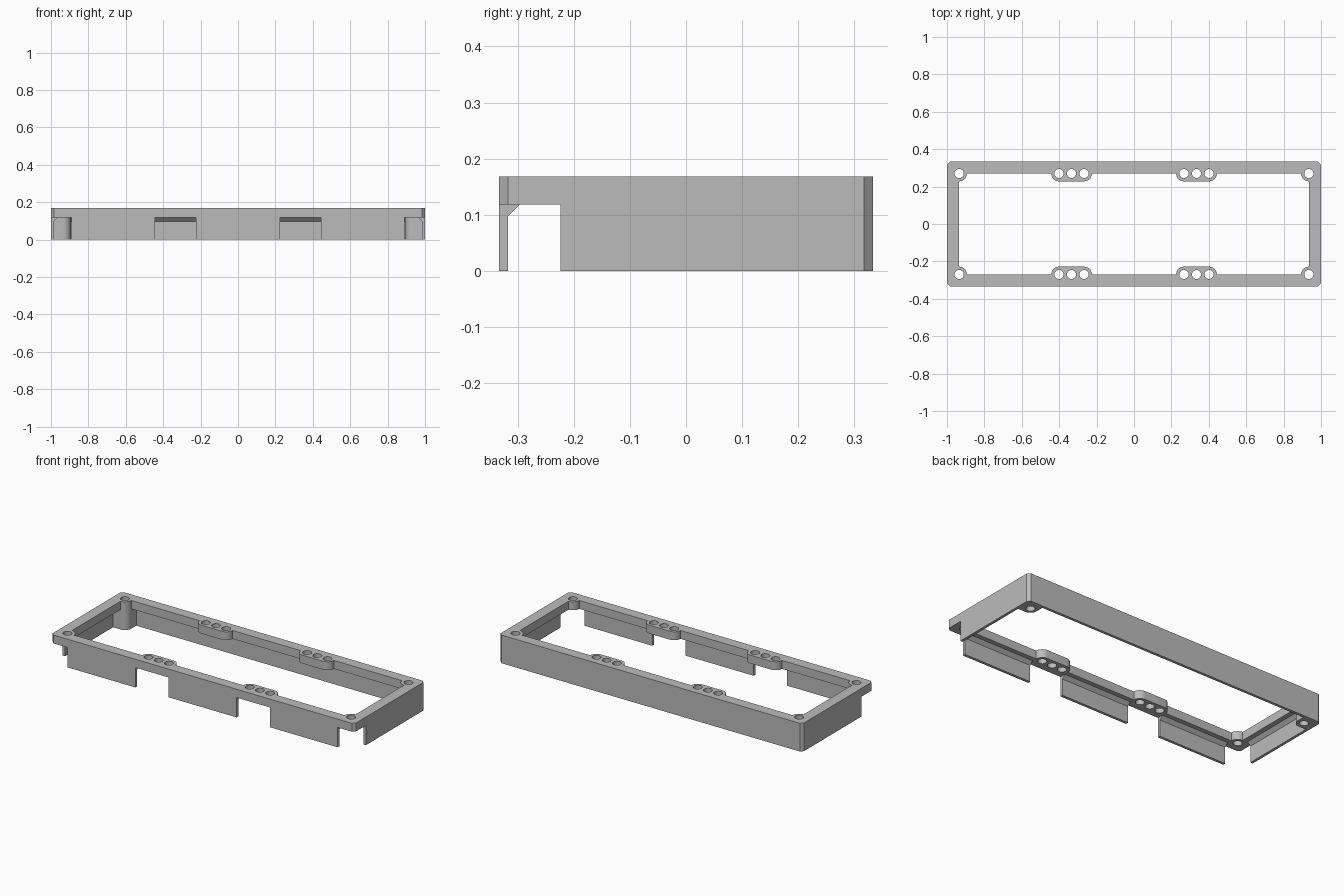
import bpy, bmesh
from math import sin, cos, radians
from mathutils import Matrix, Vector

cube = bpy.data.objects.get("Cube")
if cube:
    bpy.data.objects.remove(cube, do_unlink=True)

# Main dimensions
HX, HY, TOP = 1.0, 0.333, 0.168     # half length, half depth, height
LEDGE = 0.118                       # underside of the top rim
CUT = 0.016                         # corner chamfer and skirt thickness
BX, BY = 0.935, 0.27                # inner rim edge and corner hole centre
R, HOLE = 0.042, 0.0245             # boss and hole radii
MID, STEP = 0.334, 0.067            # middle boss centre and hole spacing

grey = bpy.data.materials.new("light_grey")
grey.use_nodes = True
colour = (0.5, 0.5, 0.5, 1)
grey.diffuse_color = colour
grey.node_tree.nodes["Principled BSDF"].inputs["Base Color"].default_value = colour


def arc(cx, cy, r, a0, a1, n):
    angles = [radians(a0 + (a1 - a0) * i / n) for i in range(n + 1)]
    return [(cx + r * cos(a), cy + r * sin(a)) for a in angles]


def circle(cx, cy):
    return arc(cx, cy, HOLE, 0, 360, 28)[:-1]


def four_way(quarter):
    """Mirror a quarter outline into a closed loop."""
    loop = []
    for sx, sy in ((1, 1), (-1, 1), (-1, -1), (1, -1)):
        points = quarter if sx * sy > 0 else quarter[::-1]
        loop += [(sx * x, sy * y) for x, y in points]
    return loop


def prism(name, loops, length, matrix):
    """Fill an outline with optional holes, extrude it and place it."""
    bm = bmesh.new()
    edges = []
    for loop in loops:
        verts = [bm.verts.new((x, y, 0)) for x, y in loop]
        edges += [bm.edges.new((v, verts[i - 1])) for i, v in enumerate(verts)]
    bmesh.ops.triangle_fill(bm, use_beauty=True, edges=edges, normal=(0, 0, 1))
    new = bmesh.ops.extrude_face_region(bm, geom=bm.faces[:], use_keep_orig=True)
    moved = [g for g in new["geom"] if isinstance(g, bmesh.types.BMVert)]
    bmesh.ops.translate(bm, verts=moved, vec=(0, 0, length))
    bm.transform(matrix)
    bmesh.ops.recalc_face_normals(bm, faces=bm.faces[:])
    mesh = bpy.data.meshes.new(name)
    bm.to_mesh(mesh)
    bm.free()
    mesh.materials.append(grey)
    obj = bpy.data.objects.new(name, mesh)
    bpy.context.collection.objects.link(obj)
    bpy.ops.object.select_all(action="DESELECT")
    obj.select_set(True)
    bpy.context.view_layer.objects.active = obj
    bpy.ops.object.shade_smooth_by_angle(angle=radians(30))
    return obj


# Top rim with corner bosses, middle bosses and screw holes
outer = four_way([(HX, HY - CUT), (HX - CUT, HY)])
inner = four_way(
    arc(BX, BY, R, 270, 180, 8)
    + arc(MID + STEP, BY, R, 360, 270, 8)
    + arc(MID - STEP, BY, R, 270, 180, 8))
holes = [circle(sx * x, sy * BY)
         for sx in (1, -1) for sy in (1, -1)
         for x in (BX, MID - STEP, MID, MID + STEP)]
prism("top_rim", [outer, inner] + holes, TOP - LEDGE,
      Matrix.Translation((0, 0, LEDGE)))

# Full-height posts in the back corners
for side, s in (("left", 1), ("right", -1)):
    post = [(HX, BY - R), (HX, HY - CUT), (HX - CUT, HY), (BX - R, HY)]
    post += arc(BX, BY, R, 180, 270, 8)
    prism("back_post_" + side, [[(s * x, y) for x, y in post], circle(s * BX, BY)],
          LEDGE, Matrix.Identity(4))

# Thin skirt walls, with a sloped support under the rim
skirt = [(0, 0), (CUT, 0), (CUT, LEDGE - 0.02), (CUT + 0.02, LEDGE), (0, LEDGE)]


def wall(name, start, end, inward):
    start, end = Vector((*start, 0)), Vector((*end, 0))
    run = (end - start).normalized()
    axes = Matrix((Vector((*inward, 0)), Vector((0, 0, 1)), run)).transposed()
    prism(name, [skirt], (end - start).length,
          Matrix.Translation(start) @ axes.to_4x4())


EDGE = BX - R + 0.0                 # inner side of the posts
NOTCH = MID + 0.11
wall("back_wall", (-EDGE, HY), (EDGE, HY), (0, -1))
for side, s in (("left", 1), ("right", -1)):
    wall("side_wall_" + side, (s * HX, -0.224), (s * HX, BY - R), (-s, 0))
    wall("front_panel_" + side, (s * NOTCH, -HY), (s * 0.89, -HY), (0, 1))
wall("front_panel_middle", (0.11 - MID, -HY), (MID - 0.11, -HY), (0, 1))
